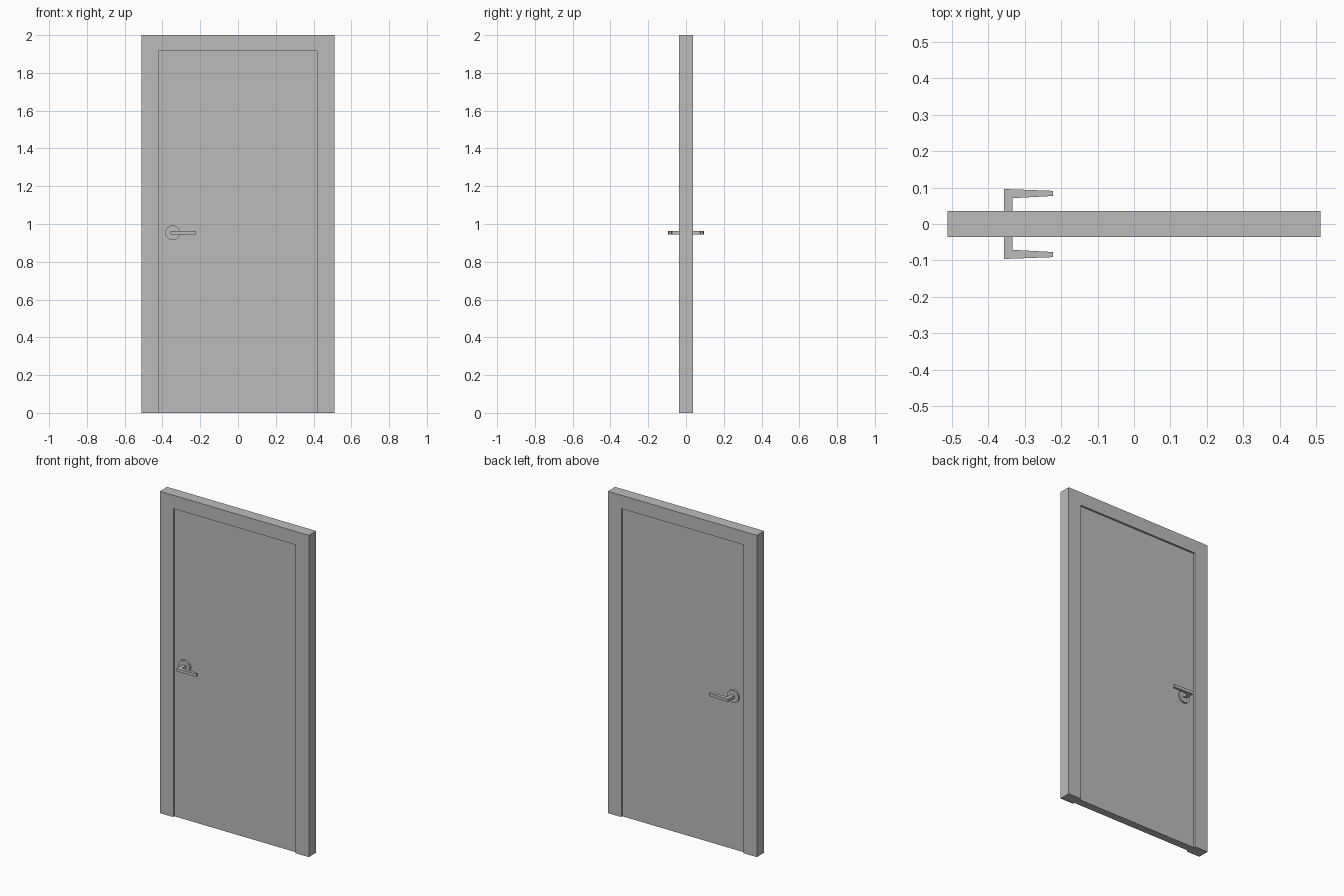
import bpy, bmesh, math
from mathutils import Matrix

if "Cube" in bpy.data.objects:
    bpy.data.objects.remove(bpy.data.objects["Cube"])


def material(name, c):
    m = bpy.data.materials.new(name)
    m.diffuse_color = (*c, 1)
    m.use_nodes = True
    m.node_tree.nodes["Principled BSDF"].inputs["Base Color"].default_value = m.diffuse_color
    return m


GREY = material("light grey", (0.5, 0.5, 0.5))


def finish(name, bm):
    bmesh.ops.recalc_face_normals(bm, faces=bm.faces)
    me = bpy.data.meshes.new(name)
    bm.to_mesh(me)
    bm.free()
    me.materials.append(GREY)
    ob = bpy.data.objects.new(name, me)
    bpy.context.collection.objects.link(ob)
    return ob


def prism(name, pts, direction):
    """Extrude a closed 3D outline along a vector."""
    bm = bmesh.new()
    face = bm.faces.new([bm.verts.new(p) for p in pts])
    ext = bmesh.ops.extrude_face_region(bm, geom=[face])["geom"]
    bmesh.ops.translate(bm, vec=direction,
                        verts=[v for v in ext if isinstance(v, bmesh.types.BMVert)])
    return finish(name, bm)


# Frame: one upside-down U outline
W, D, IN, TOP, LEAF = 0.512, 0.036, 0.42, 1.917, 0.024
u = [(-W, 0), (-IN, 0), (-IN, TOP), (IN, TOP), (IN, 0), (W, 0), (W, 2), (-W, 2)]
prism("door_frame", [(x, -D, z) for x, z in u], (0, 2 * D, 0))

# Door leaf, recessed on both faces
leaf = [(-IN, 0), (IN, 0), (IN, TOP), (-IN, TOP)]
prism("door_leaf", [(x, -LEAF, z) for x, z in leaf], (0, 2 * LEAF, 0))

# Handles on both faces
HX, HZ, HT = -0.346, 0.954, 0.009
lever = [(-0.357, 0.02), (-0.334, 0.02), (-0.334, 0.071),
         (-0.222, 0.077), (-0.222, 0.091), (-0.357, 0.096)]
for side, s in (("front", -1), ("back", 1)):
    prism(side + "_lever", [(x, s * y, HZ - HT) for x, y in lever], (0, 0, 2 * HT))
    bm = bmesh.new()
    bmesh.ops.create_cone(bm, cap_ends=True, segments=32, radius1=0.039, radius2=0.039,
                          depth=0.011,
                          matrix=Matrix.Translation((HX, s * (LEAF + 0.0055), HZ))
                          @ Matrix.Rotation(math.pi / 2, 4, 'X'))
    rose = finish(side + "_rose", bm)
    for f in rose.data.polygons:
        f.use_smooth = len(f.vertices) == 4
    for e in rose.data.edges:  # keep the rims crisp
        a, b = (rose.data.vertices[i].co.y for i in e.vertices)
        e.use_edge_sharp = abs(a - b) < 1e-4
